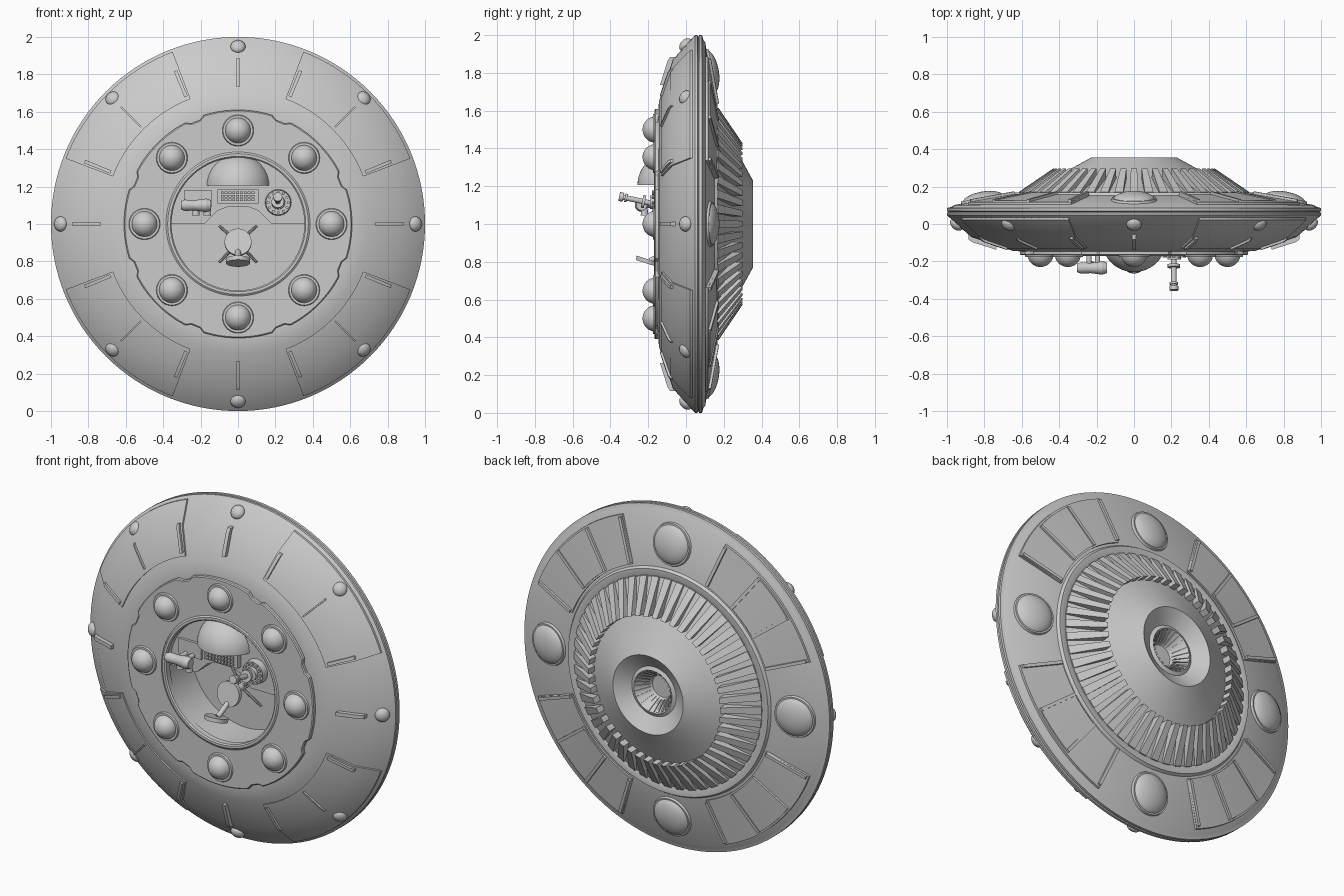
import bpy, bmesh, math
from math import sin, cos, pi, radians
from mathutils import Matrix, Vector

if "Cube" in bpy.data.objects:
    bpy.data.objects.remove(bpy.data.objects["Cube"])


def P(r, a, y):
    # polar point about the saucer axis (angle from the top)
    return Vector((r * sin(a), y, 1 + r * cos(a)))


def finish(bm, name):
    bmesh.ops.remove_doubles(bm, verts=bm.verts, dist=1e-5)
    bmesh.ops.recalc_face_normals(bm, faces=bm.faces)
    me = bpy.data.meshes.new(name)
    bm.to_mesh(me)
    bm.free()
    ob = bpy.data.objects.new(name, me)
    bpy.context.collection.objects.link(ob)
    return ob


def strip(bm, rows, close):
    # quads between consecutive rows of vertices (each row a closed or open loop)
    n = len(rows[0])
    for A, B in zip(rows, rows[1:]):
        for i in range(n if close else n - 1):
            j = (i + 1) % n
            bm.faces.new((A[i], A[j], B[j], B[i]))


def lathe(name, prof, n=128, closed=False):
    bm = bmesh.new()
    rows = [[bm.verts.new(P(r, 2 * pi * k / n, y)) for r, y in prof] for k in range(n)]
    strip(bm, rows + [rows[0]], closed)
    return finish(bm, name)


def sector(bm, poly, a0, a1, n=20):
    # closed (r, y) polygon swept over an angle range
    rows = [[bm.verts.new(P(r, radians(a0 + (a1 - a0) * k / n), y)) for r, y in poly]
            for k in range(n + 1)]
    strip(bm, rows, True)
    bm.faces.new(rows[0])
    bm.faces.new(rows[-1])


def bar(bm, poly, deg, w0, w1=None):
    # (r, y) polygon extruded sideways; width runs from w0 (inner) to w1 (outer)
    w1 = w1 or w0
    a = radians(deg)
    t = Vector((cos(a), 0, -sin(a)))
    r0, r1 = min(p[0] for p in poly), max(p[0] for p in poly)
    rows = [[bm.verts.new(P(r, a, y) + t * s * (w0 + (w1 - w0) * (r - r0) / (r1 - r0)) / 2)
             for r, y in poly] for s in (-1, 1)]
    strip(bm, rows, True)
    bm.faces.new(rows[0])
    bm.faces.new(rows[1])


def rod(bm, p, q, r1, r2=None, seg=24):
    p, q = Vector(p), Vector(q)
    d = q - p
    m = Matrix.Translation((p + q) / 2) @ d.to_track_quat('Z', 'Y').to_matrix().to_4x4()
    bmesh.ops.create_cone(bm, cap_ends=True, segments=seg, radius1=r1,
                          radius2=r1 if r2 is None else r2, depth=d.length, matrix=m)


def ball(bm, c, normal, r, h):
    m = Matrix.Translation(c) @ Vector(normal).to_track_quat('Z', 'Y').to_matrix().to_4x4()
    bmesh.ops.create_uvsphere(bm, u_segments=32, v_segments=16, radius=1,
                              matrix=m @ Matrix.Diagonal((r, r, h, 1)))


def box(bm, x0, x1, y0, y1, z0, z1):
    m = Matrix.Translation(((x0 + x1) / 2, (y0 + y1) / 2, (z0 + z1) / 2))
    bmesh.ops.create_cube(bm, size=1, matrix=m @ Matrix.Diagonal((x1 - x0, y1 - y0, z1 - z0, 1)))


# hull with cockpit recess in front and dished exhaust behind
lathe("hull", [(0, .08), (.36, .08), (.36, -.15), (.39, -.15), (.6, -.147), (.65, -.143),
               (.69, -.13), (.87, -.07), (1, .047), (1, .06), (.992, .065), (1, .07), (1, .085),
               (.975, .092), (.96, .102), (.665, .152), (.655, .168), (.625, .168), (.61, .163),
               (.42, .25), (.23, .355), (.145, .30), (.125, .31), (.115, .30), (.065, .22), (0, .22)])

# raised hull panels, front and back, on the four diagonals
bm, bb, br, bk = [bmesh.new() for _ in range(4)]
for q in range(4):
    a = 90 * q
    sector(bm, [(.715, -.08), (.715, -.132), (.872, -.081), (.985, .021), (.985, .06), (.85, 0)],
           a + 20.8, a + 69.2)
    sector(bb, [(.68, .1), (.68, .161), (.95, .117), (.95, .08)], a + 20.8, a + 69.2)
    sector(bb, [(.69, .1), (.69, .168), (.94, .126), (.94, .08)], a + 37, a + 53)
    ridge = [(.735, -.08), (.735, -.138), (.865, -.097), (.885, -.083), (.885, -.03)]
    for d, w in ((0, .022), (22.2, .018), (67.8, .018), (45, .008)):
        bar(br, ridge, a + d, w)
    for d in (21.5, 37, 53, 68.5):
        bar(bk, [(.69, .12), (.69, .174), (.94, .132), (.94, .09)], a + d, .018)
finish(bm, "front_hull_panels")
finish(bb, "back_hull_panels")
finish(br, "front_ridges")
finish(bk, "back_ridges")

# radial fins on the back cone and small fins in the exhaust
bm = bmesh.new()
for k in range(48):
    bar(bm, [(.615, .14), (.615, .172), (.43, .298), (.425, .23)], k * 7.5, .032, .046)
finish(bm, "back_fins")
bm = bmesh.new()
for k in range(24):
    bar(bm, [(.067, .215), (.072, .245), (.118, .314), (.122, .29)], k * 15, .007, .014)
finish(bm, "exhaust_fins")

# lights: rim, front dial, back lenses
rim, lamps, rings, lens, lring = [bmesh.new() for _ in range(5)]
for k in range(8):
    a = pi * k / 4
    u = Vector((sin(a), 0, cos(a)))
    ball(rim, P(.948, a, -.002), u * .67 + Vector((0, -.74, 0)), .04, .028)
    c = P(.5, a, -.16)
    ball(lamps, c, (0, -1, 0), .07, .07)
    rod(rings, c, c + Vector((0, -.016, 0)), .087, .08, 32)
    if k % 2 == 0:
        n = (u * .165 + Vector((0, .986, 0))).normalized()
        c = P(.805, a, .126)
        ball(lens, c, n, .115, .048)
        rod(lring, c - n * .02, c + n * .014, .13, .118, 40)
for b, nm in ((rim, "rim_lights"), (lamps, "front_lamps"), (rings, "lamp_rings"),
              (lens, "back_lenses"), (lring, "lens_rings")):
    finish(b, nm)

# notched front plate
bm = bmesh.new()
rows = []
for k in range(144):
    d = abs((k * 2.5) % 45 - 22.5)
    R = .592 if d < 4 else .61
    a = radians(k * 2.5)
    rows.append([bm.verts.new(P(r, a, y)) for r, y in
                 ((.385, -.14), (.385, -.167), (R - .006, -.167), (R, -.162), (R, -.14))])
strip(bm, rows + [rows[0]], True)
finish(bm, "front_plate")
lathe("cockpit_rim", [(.355, -.13), (.355, -.163), (.362, -.17), (.376, -.17), (.39, -.16),
                      (.39, -.13)], 96, True)

# dashboard filling the upper half of the cockpit
bm = bmesh.new()
pts = [(.36 * cos(pi * k / 40), 1 + .36 * sin(pi * k / 40)) for k in range(41)]
pts += [(-.18, 1), (-.155, 1.025), (-.11, 1.07), (-.06, 1.09), (.06, 1.09),
        (.11, 1.07), (.155, 1.025), (.18, 1)]
rows = [[bm.verts.new((x, y, z)) for x, z in pts] for y in (-.13, .09)]
strip(bm, rows, True)
bm.faces.new(rows[0])
bm.faces.new(rows[1])
finish(bm, "dashboard")

# half dome canopy, flat underneath
bm = bmesh.new()
bmesh.ops.create_uvsphere(bm, u_segments=48, v_segments=24, radius=.172,
                          matrix=Matrix.Translation((0, -.085, 1.205)))
cut = bmesh.ops.bisect_plane(bm, geom=bm.verts[:] + bm.edges[:] + bm.faces[:],
                             plane_co=(0, 0, 1.206), plane_no=(0, 0, -1), clear_outer=True)
bmesh.ops.holes_fill(bm, edges=[e for e in bm.edges if e.is_boundary])
finish(bm, "half_dome")

# keyboard
bm = bmesh.new()
box(bm, -.11, .11, -.16, -.12, 1.11, 1.185)
for i in range(9):
    for j in range(3):
        x, z = -.092 + i * .0205, 1.122 + j * .019
        box(bm, x, x + .015, -.172, -.15, z, z + .014)
finish(bm, "keyboard")

# left control: tray, pegs and a tapered grip
bm = bmesh.new()
box(bm, -.29, -.14, -.145, -.12, 1.09, 1.18)
for x in (-.24, -.195):
    rod(bm, (x, -.13, 1.1), (x, -.22, 1.1), .014)
for x in (-.225, -.165):
    rod(bm, (x, -.22, 1.09), (x, -.22, 1.045), .016, .02)
prof = [(-.305, .022), (-.285, .03), (-.23, .028), (-.17, .036), (-.145, .028)]
for (x0, r0), (x1, r1) in zip(prof, prof[1:]):
    rod(bm, (x0, -.235, 1.1), (x1, -.235, 1.1), r0, r1)
finish(bm, "left_grip")

# right control: toothed dial and joystick
bm = bmesh.new()
c = Vector((.215, -.13, 1.115))
rod(bm, c, c + Vector((0, -.04, 0)), .07, .066, 32)
rod(bm, c, c + Vector((0, -.06, 0)), .04, .035, 24)
for k in range(12):
    a = pi * k / 6
    t = c + Vector((.054 * cos(a), -.03, .054 * sin(a)))
    rod(bm, t, t + Vector((0, -.02, 0)), .008, seg=8)
s, d = Vector((.213, -.16, 1.105)), Vector((0, -.19, .04))
for f0, f1, r in ((0, 1, .014), (.3, .38, .034), (.8, .86, .022), (.9, 1.02, .024)):
    rod(bm, s + d * f0, s + d * f1, r)
finish(bm, "joystick")

# pilot chair: backrest, seat and crossed legs
bm = bmesh.new()
rod(bm, (0, -.095, .905), (0, -.07, .9), .072, .072, 40)
rod(bm, (0, -.07, .9), (0, .08, .9), .02)
finish(bm, "chair_back")
bm = bmesh.new()
rod(bm, (0, -.205, .79), (0, -.198, .812), .063, .066, 40)
rod(bm, (0, -.19, .805), (0, -.08, .86), .015)
finish(bm, "chair_seat")
bm = bmesh.new()
for sx in (-1, 1):
    for z in (.795, .99):
        rod(bm, (0, .03, .9), (sx * .1, .075, z), .009, .007, 10)
finish(bm, "chair_legs")

# smooth shading with sharp creases
for ob in bpy.data.objects:
    ob.select_set(True)
    bpy.context.view_layer.objects.active = ob
bpy.ops.object.shade_smooth_by_angle(angle=radians(25))
